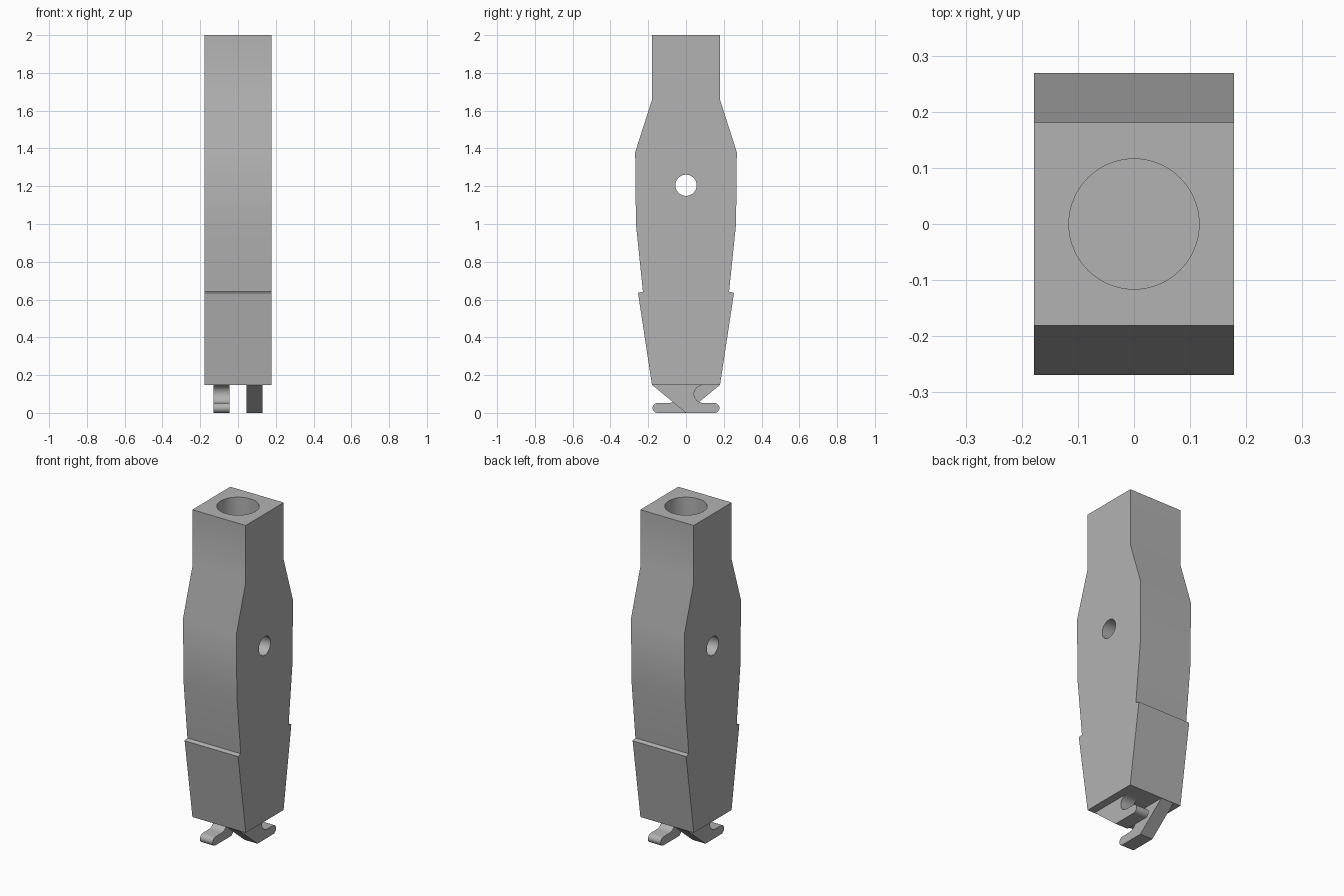
import bpy
import bmesh
from math import cos, sin, radians

if "Cube" in bpy.data.objects:
    bpy.data.objects.remove(bpy.data.objects["Cube"], do_unlink=True)

grey = bpy.data.materials.new("plain_grey")
grey.use_nodes = True
colour = (0.45, 0.45, 0.45, 1)
grey.diffuse_color = colour
grey.node_tree.nodes["Principled BSDF"].inputs["Base Color"].default_value = colour


def extrude_profile(name, points, x0, x1):
    """Closed (y, z) outline extruded along x."""
    bm = bmesh.new()
    face = bm.faces.new([bm.verts.new((x0, y, z)) for y, z in points])
    ext = bmesh.ops.extrude_face_region(bm, geom=[face])
    moved = [v for v in ext["geom"] if isinstance(v, bmesh.types.BMVert)]
    bmesh.ops.translate(bm, verts=moved, vec=(x1 - x0, 0, 0))
    bmesh.ops.recalc_face_normals(bm, faces=bm.faces)
    mesh = bpy.data.meshes.new(name)
    bm.to_mesh(mesh)
    bm.free()
    mesh.materials.append(grey)
    obj = bpy.data.objects.new(name, mesh)
    bpy.context.collection.objects.link(obj)
    return obj


def arc(cy, cz, r, start, end, steps=12):
    angles = [radians(start + (end - start) * i / steps) for i in range(steps + 1)]
    return [(cy + r * cos(a), cz + r * sin(a)) for a in angles]


def drill(target, name, radius, depth, location, rotation=(0, 0, 0)):
    """Cut a round hole with a cylinder, then remove the cylinder."""
    bpy.ops.mesh.primitive_cylinder_add(vertices=64, radius=radius, depth=depth,
                                        location=location, rotation=rotation)
    cutter = bpy.context.object
    cutter.name = name
    cutter.hide_render = True
    cutter.data.materials.append(grey)
    mod = target.modifiers.new(name, "BOOLEAN")
    mod.operation, mod.solver, mod.object = "DIFFERENCE", "EXACT", cutter
    bpy.context.view_layer.objects.active = target
    bpy.ops.object.modifier_apply(modifier=mod.name)
    bpy.data.objects.remove(cutter, do_unlink=True)


# Body: half outline mirrored front to back
half = [(0.18, 0.147), (0.254, 0.635), (0.228, 0.642), (0.265, 1.0),
        (0.269, 1.38), (0.181, 1.655), (0.181, 2.0)]
outline = half + [(-y, z) for y, z in reversed(half)]
body = extrude_profile("body", outline, -0.178, 0.178)

# Top socket and the cross hole through the sides
drill(body, "socket_cutter", 0.116, 0.9, (0, 0, 2.0))
drill(body, "cross_hole_cutter", 0.056, 1.0, (0, 0, 1.205), (0, radians(90), 0))

# Two opposed hooks: sloped back, rounded toe, round notch above the toe
hook = [(-0.178, 0.147), (0, 0)]
hook += arc(0.151, 0.026, 0.026, -90, 90)
hook += arc(0.09, 0.1, 0.047, 270, 90, 16)
parts = [body]
for name, side in (("left_hook", 1), ("right_hook", -1)):
    points = [(side * y, z) for y, z in hook]
    parts.append(extrude_profile(name, points, side * 0.045, side * 0.13))

# Smooth curved walls, keep corners crisp
bpy.ops.object.select_all(action="DESELECT")
for obj in parts:
    obj.select_set(True)
bpy.context.view_layer.objects.active = body
bpy.ops.object.shade_smooth_by_angle(angle=radians(30))
